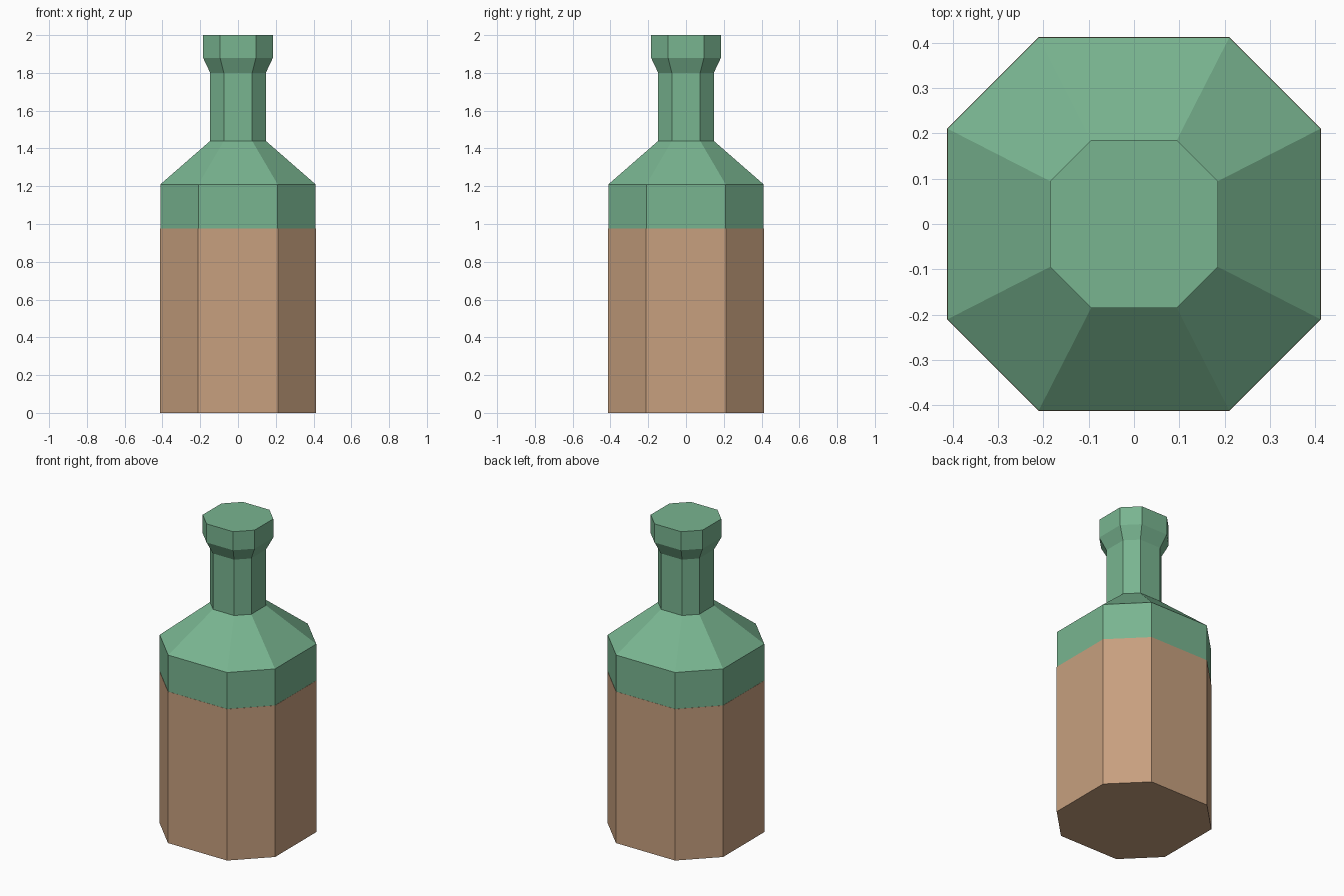
import bpy, bmesh

if "Cube" in bpy.data.objects:
    bpy.data.objects.remove(bpy.data.objects["Cube"])


def material(name, rgb):
    m = bpy.data.materials.new(name)
    m.diffuse_color = (*rgb, 1)
    m.use_nodes = True
    m.node_tree.nodes["Principled BSDF"].inputs["Base Color"].default_value = m.diffuse_color
    return m


def octagon(r, c, z):
    # square of half-width r with its corners cut back to c
    return [(c, -r, z), (r, -c, z), (r, c, z), (c, r, z),
            (-c, r, z), (-r, c, z), (-r, -c, z), (-c, -r, z)]


def loft(name, rings, mats, band_mats):
    bm = bmesh.new()
    loops = [[bm.verts.new(p) for p in octagon(*ring)] for ring in rings]
    for a, b, mi in zip(loops, loops[1:], band_mats):
        for i in range(8):
            j = (i + 1) % 8
            bm.faces.new((a[i], a[j], b[j], b[i])).material_index = mi
    bm.faces.new(loops[0][::-1])
    bm.faces.new(loops[-1])
    me = bpy.data.meshes.new(name)
    bm.to_mesh(me)
    bm.free()
    for m in mats:
        me.materials.append(m)
    ob = bpy.data.objects.new(name, me)
    bpy.context.collection.objects.link(ob)
    return ob


green = material("green_glass", (0.19, 0.46, 0.28))
paper = material("label_grey", (0.6, 0.6, 0.6))
brown = material("brown_liquid", (0.57, 0.35, 0.21))

# Glass bottle: base, label band, upper body, shoulder, neck, lip
R, C = 0.411, 0.21
loft("bottle",
     [(R, C, 0), (R, C, 0.265), (R, C, 0.975), (R, C, 1.21),
      (0.147, 0.075, 1.44), (0.147, 0.075, 1.80),
      (0.185, 0.095, 1.88), (0.185, 0.095, 2.0)],
     [green, paper], [0, 1, 0, 0, 0, 0, 0])

# Liquid fills the lower body flush with the glass, a hair outside it
E = 0.001
loft("liquid", [(R + E, C + E, -E), (R + E, C + E, 0.975)], [brown], [0])
